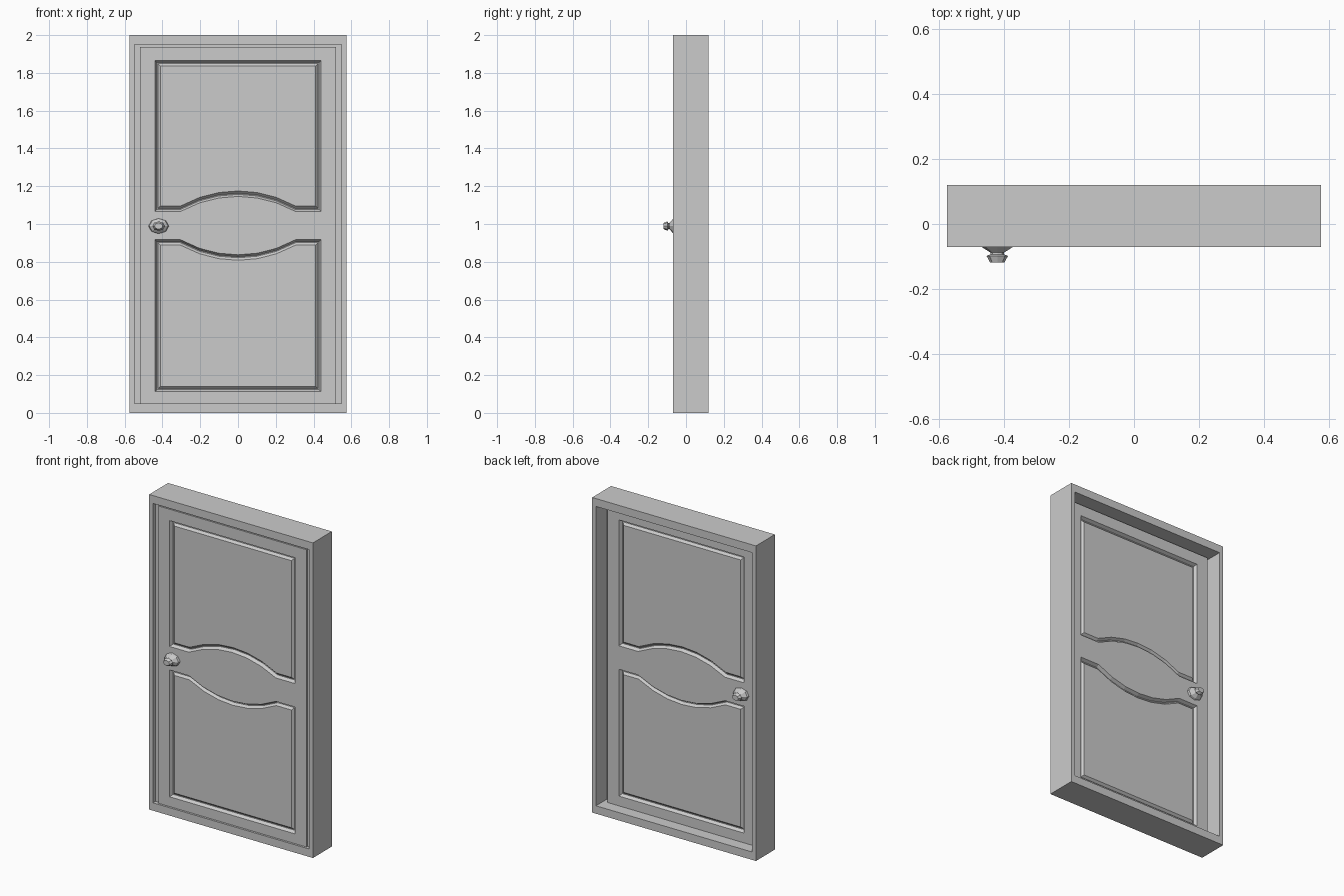
import bpy, bmesh, math

if "Cube" in bpy.data.objects:
    bpy.data.objects.remove(bpy.data.objects["Cube"], do_unlink=True)

grey = bpy.data.materials.new("plain_grey")
grey.use_nodes = True
grey.diffuse_color = (0.6, 0.6, 0.6, 1)
grey.node_tree.nodes["Principled BSDF"].inputs["Base Color"].default_value = grey.diffuse_color

FRONT, BACK = -0.07, 0.12               # frame depth
LEAF_FRONT, LEAF_BACK = -0.057, 0.045   # faces of the door leaf
SILL, HEAD = 0.05, 1.95                 # frame opening
LEAF_X, LEAF_TOP = 0.52, 1.937


def make_object(name, bm):
    bmesh.ops.remove_doubles(bm, verts=bm.verts, dist=1e-5)
    bmesh.ops.recalc_face_normals(bm, faces=bm.faces)
    mesh = bpy.data.meshes.new(name)
    bm.to_mesh(mesh)
    bm.free()
    mesh.materials.append(grey)
    obj = bpy.data.objects.new(name, mesh)
    bpy.context.collection.objects.link(obj)


def face(bm, points):
    bm.faces.new([bm.verts.new(p) for p in points])


def rect(x, z0, z1):
    return [(-x, z0), (x, z0), (x, z1), (-x, z1)]


def ring(bm, loop_a, ya, loop_b, yb):
    """Band of quads between two closed outlines at their own depths."""
    n = len(loop_a)
    for i in range(n):
        j = (i + 1) % n
        face(bm, [(loop_a[i][0], ya, loop_a[i][1]), (loop_a[j][0], ya, loop_a[j][1]),
                  (loop_b[j][0], yb, loop_b[j][1]), (loop_b[i][0], yb, loop_b[i][1])])


def rectangular_frame(name, outer, inner, y0, y1):
    bm = bmesh.new()
    ring(bm, outer, y0, inner, y0)
    ring(bm, inner, y0, inner, y1)
    ring(bm, inner, y1, outer, y1)
    ring(bm, outer, y1, outer, y0)
    make_object(name, bm)


# Outer casing and the stop that closes the gap round the leaf
opening = rect(0.548, SILL, HEAD)
rectangular_frame("door_frame", rect(0.575, 0, 2), opening, FRONT, BACK)
rectangular_frame("door_stop", opening, rect(LEAF_X, SILL, LEAF_TOP), -0.045, 0.01)

# Panel outlines: rectangles whose inner edge bows away from the middle rail
PANEL_X, BOW_X, BOW = 0.44, 0.305, 0.08


def bowed_edge(z, sign, inset):
    xs = [-BOW_X + BOW_X * i / 3 for i in range(7)]
    radius = (BOW_X ** 2 + BOW ** 2) / (2 * BOW)
    arc = [(x, z + sign * (math.sqrt(radius ** 2 - x * x) - radius + BOW + inset)) for x in xs]
    x = PANEL_X - inset
    return [(-x, z + sign * inset)] + arc + [(x, z + sign * inset)]


def panel_outline(z_bow, z_flat, sign, inset):
    x, z = PANEL_X - inset, z_flat - sign * inset
    return bowed_edge(z_bow, sign, inset) + [(x, z), (-x, z)]


PANELS = [(1.066, 1.865, 1), (0.917, 0.112, -1)]
PROFILE = [(0, 0), (0.011, 0.02), (0.016, 0.02), (0.029, 0.006)]   # inset, depth


def leaf_side(bm, y, inward):
    def flat(points, depth=0):
        face(bm, [(x, y + inward * depth, z) for x, z in points])
    # Stiles and rails
    for s in (-1, 1):
        flat([(s * LEAF_X, SILL), (s * PANEL_X, SILL), (s * PANEL_X, PANELS[1][1]),
              (s * PANEL_X, PANELS[1][0]), (s * PANEL_X, PANELS[0][0]),
              (s * PANEL_X, PANELS[0][1]), (s * PANEL_X, LEAF_TOP), (s * LEAF_X, LEAF_TOP)])
    flat(rect(PANEL_X, SILL, PANELS[1][1]))
    flat(rect(PANEL_X, PANELS[0][1], LEAF_TOP))
    upper = bowed_edge(PANELS[0][0], 1, 0)
    lower = bowed_edge(PANELS[1][0], -1, 0)
    for i in range(len(upper) - 1):
        flat([lower[i], lower[i + 1], upper[i + 1], upper[i]])
    # Moulded grooves and raised fields
    for panel in PANELS:
        for (i0, d0), (i1, d1) in zip(PROFILE, PROFILE[1:]):
            ring(bm, panel_outline(*panel, i0), y + inward * d0,
                 panel_outline(*panel, i1), y + inward * d1)
        flat(panel_outline(*panel, PROFILE[-1][0]), PROFILE[-1][1])


# Door leaf, moulded on both sides
bm = bmesh.new()
leaf_side(bm, LEAF_FRONT, 1)
leaf_side(bm, LEAF_BACK, -1)
edge = rect(LEAF_X, SILL, LEAF_TOP)
ring(bm, edge, LEAF_FRONT, edge, LEAF_BACK)
make_object("door_leaf", bm)


# Oval faceted knobs with flared roses
def knob(name, y, direction):
    profile = [(0.054, 0), (0.05, 0.012), (0.021, 0.031), (0.021, 0.036),
               (0.033, 0.041), (0.022, 0.061)]
    bm = bmesh.new()
    sides = 8
    loops = [([(-0.42 + r * math.cos(2 * math.pi * i / sides),
                0.989 + 0.75 * r * math.sin(2 * math.pi * i / sides)) for i in range(sides)],
              y + direction * h) for r, h in profile]
    for (a, ya), (b, yb) in zip(loops, loops[1:]):
        ring(bm, a, ya, b, yb)
    for outline, depth in (loops[0], loops[-1]):
        face(bm, [(x, depth, z) for x, z in outline])
    make_object(name, bm)


knob("front_knob", LEAF_FRONT, -1)
knob("back_knob", LEAF_BACK, 1)
